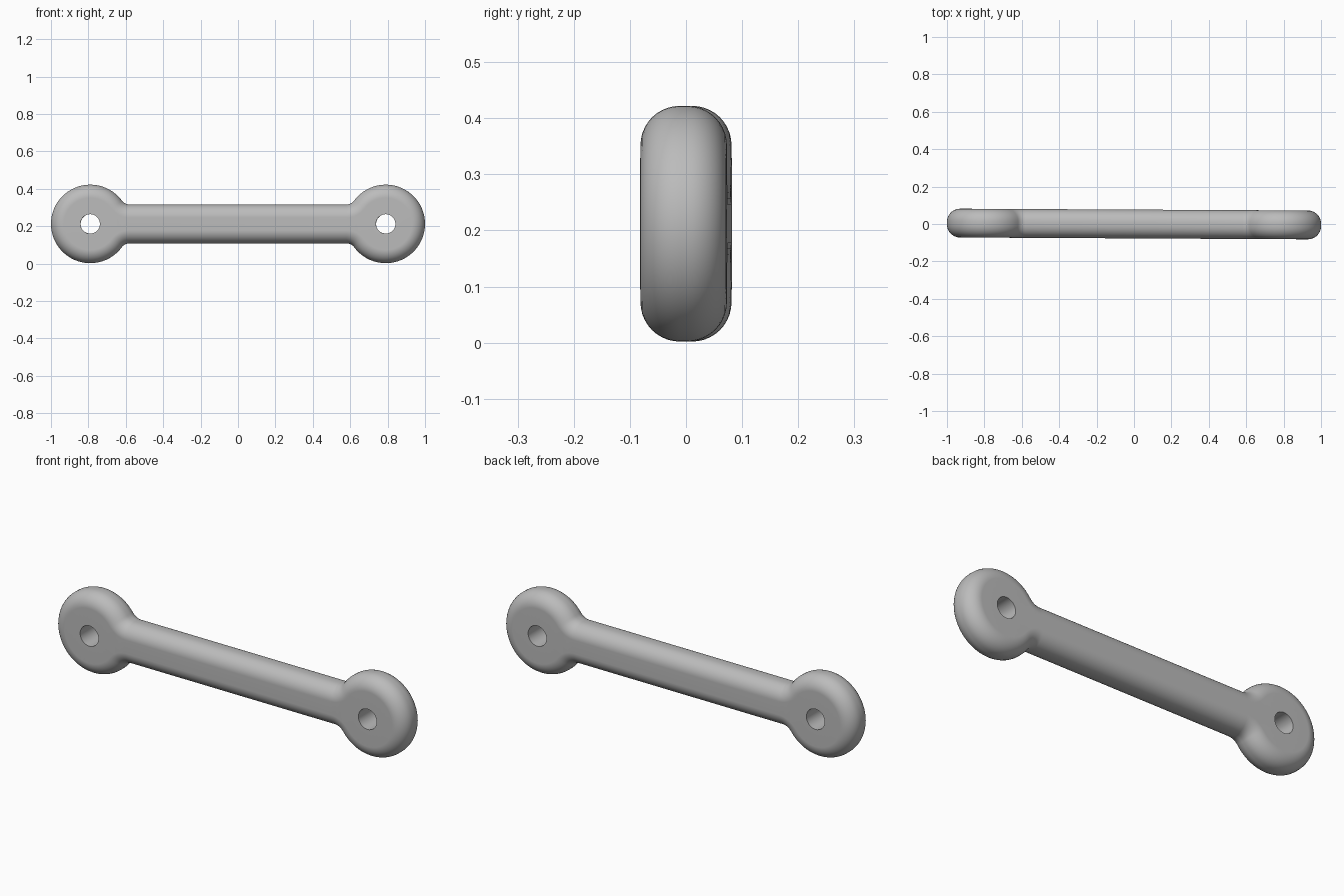
import bpy
import bmesh
from math import sin, cos, pi, atan2, sqrt, radians
from mathutils import Matrix

cube = bpy.data.objects.get("Cube")
if cube:
    bpy.data.objects.remove(cube)

HEAD_X, HEAD_R = 0.79, 0.21        # eye centre and radius
BAR_H, FILLET = 0.104, 0.05        # bar half height, neck fillet
HALF_T, ROUND = 0.077, 0.07        # half thickness, edge rounding
HOLE_R, MID_Z = 0.052, 0.212

grey = bpy.data.materials.new("grey metal")
grey.use_nodes = True
colour = (0.5, 0.5, 0.5, 1)
grey.diffuse_color = colour
grey.node_tree.nodes["Principled BSDF"].inputs["Base Color"].default_value = colour


def arc(cx, cz, r, start, end, n):
    return [(cx + r * cos(start + (end - start) * i / n),
             cz + r * sin(start + (end - start) * i / n)) for i in range(n + 1)]


def outline(inset):
    """Dog-bone outline, moved inwards by the inset."""
    rise = BAR_H + FILLET
    dx = sqrt((HEAD_R + FILLET) ** 2 - rise ** 2)
    a = atan2(rise, -dx)
    head = arc(HEAD_X, 0, HEAD_R - inset, -a, a, 48)
    neck = arc(HEAD_X - dx, rise, FILLET + inset, a + pi, 1.5 * pi, 8)[1:]
    half = [(x, -z) for x, z in reversed(neck)] + head + neck
    return half + [(-x, -z) for x, z in half]


bm = bmesh.new()


def add_ring(points, y):
    return [bm.verts.new((x, y, z)) for x, z in points]


def bridge(a, b):
    for i in range(len(a)):
        j = (i + 1) % len(a)
        bm.faces.new((a[i], a[j], b[j], b[i]))


def loop_edges(ring):
    return [bm.edges.get((ring[i - 1], ring[i])) for i in range(len(ring))]


# Rounded rim, lofted from the front face to the back face
steps = 10
quarter = [i / steps * pi / 2 for i in range(steps + 1)]
section = [(ROUND * (1 - sin(t)), HALF_T - ROUND + ROUND * cos(t)) for t in quarter]
profile = [(d, -y) for d, y in section] + [(d, y) for d, y in reversed(section)]
rings = [add_ring(outline(d), y) for d, y in profile]
for a, b in zip(rings, rings[1:]):
    bridge(a, b)

# Pin holes through both eyes
holes = []
for side in (-1, 1):
    circle = arc(side * HEAD_X, 0, HOLE_R, 0, 2 * pi, 32)[:-1]
    front, back = add_ring(circle, -HALF_T), add_ring(circle, HALF_T)
    bridge(front, back)
    holes.append((front, back))

# Flat front and back faces around the holes
for k, rim in enumerate((rings[0], rings[-1])):
    edges = loop_edges(rim)
    for hole in holes:
        edges += loop_edges(hole[k])
    bmesh.ops.triangle_fill(bm, use_beauty=True, use_dissolve=False, edges=edges)

bmesh.ops.recalc_face_normals(bm, faces=bm.faces)
bm.transform(Matrix.Translation((0, 0, MID_Z)) @ Matrix.Rotation(radians(-0.3), 4, 'Z'))

mesh = bpy.data.meshes.new("link_bar")
bm.to_mesh(mesh)
bm.free()
mesh.materials.append(grey)
link = bpy.data.objects.new("link_bar", mesh)
bpy.context.collection.objects.link(link)

# Smooth rim, crisp hole edges
bpy.ops.object.select_all(action='DESELECT')
link.select_set(True)
bpy.context.view_layer.objects.active = link
bpy.ops.object.shade_smooth_by_angle(angle=radians(35))
weighted = link.modifiers.new("even_normals", 'WEIGHTED_NORMAL')
weighted.keep_sharp = True
